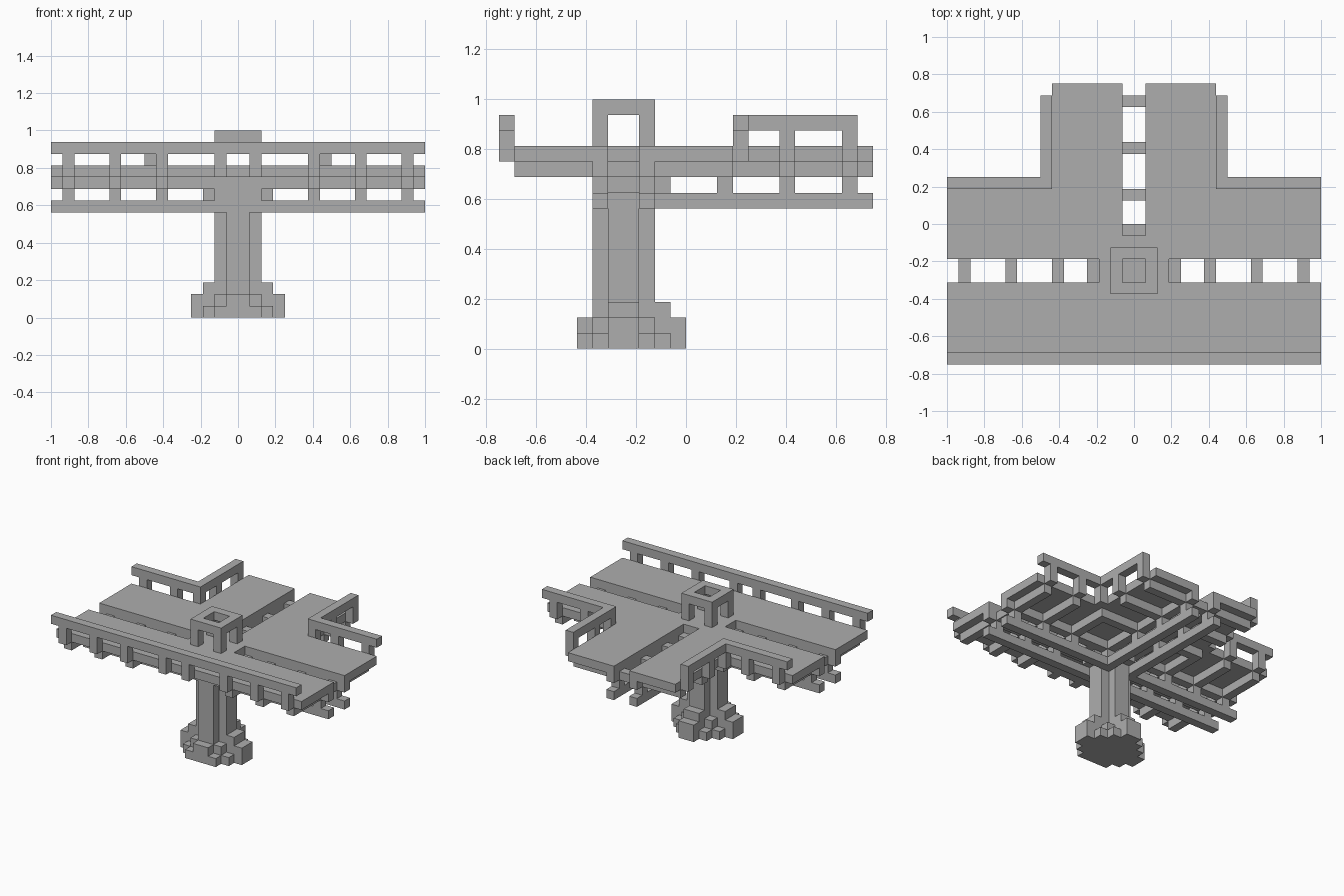
import bpy, bmesh

old = bpy.data.objects.get("Cube")
if old:
    bpy.data.objects.remove(old, do_unlink=True)

U = 1 / 16      # one building block
CY = -4         # depth of the pillar axis, in blocks

mat = bpy.data.materials.new("stone grey")
mat.use_nodes = True
grey = (0.42, 0.42, 0.42, 1)
mat.diffuse_color = grey
mat.node_tree.nodes["Principled BSDF"].inputs["Base Color"].default_value = grey


def part(name, boxes, mirror=False):
    """Build one object from (x0, x1, y0, y1, z0, z1) boxes in block units."""
    bm = bmesh.new()
    for x0, x1, y0, y1, z0, z1 in boxes:
        spans = [(x0, x1), (-x1, -x0)] if mirror else [(x0, x1)]
        for a, b in spans:
            verts = bmesh.ops.create_cube(bm, size=1)["verts"]
            for v in verts:
                v.co.x = (a + b) / 2 + v.co.x * (b - a)
                v.co.y = (y0 + y1) / 2 + v.co.y * (y1 - y0)
                v.co.z = (z0 + z1) / 2 + v.co.z * (z1 - z0)
                v.co *= U
    mesh = bpy.data.meshes.new(name)
    bm.to_mesh(mesh)
    bm.free()
    mesh.materials.append(mat)
    obj = bpy.data.objects.new(name, mesh)
    bpy.context.collection.objects.link(obj)


def arms(half, front, back, width, z0, z1):
    """Cross of two bars around the pillar axis."""
    return [(-half, half, CY - width, CY + width, z0, z1),
            (-width, width, CY - front, CY + back, z0, z1)]


# Pillar with notched corners and stepped foot
part("pillar", arms(2, 2, 2, 1, 0, 12))
part("pillar_foot",
     arms(4, 3, 4, 1, 0, 2) + arms(3, 2, 3, 1, 2, 3)
     + [(-3, 3, CY - 2, CY + 2, 0, 1), (-2, 2, CY - 3, CY + 3, 0, 1),
        (-2, 2, CY - 2, CY + 2, 1, 2)])

# Stepped brackets carrying the deck
part("pillar_head", arms(3, 2, 3, 1, 10, 11) + arms(4, 2, 4, 1, 11, 12)
     + [(-2, 2, CY - 2, CY + 2, 9, 12)])

# Deck slabs, leaving a slot along each branch
part("front_deck", [(-16, 16, -11, -5, 12, 13)])
part("rear_deck", [(1, 16, -3, 3, 12, 13), (1, 7, 3, 12, 12, 13)], mirror=True)
part("centre_deck", [(-3, 3, -5, -3, 12, 13), (-1, 1, -3, -1, 12, 13)])

# Long beams, low and directly under the deck
for label, z in (("low", 9), ("upper", 11)):
    part(label + "_cross_track_beams",
         [(-16, 16, y, y + 1, z, z + 1) for y in (-6, -3)])
    part(label + "_branch_beams", [(1, 2, -3, 12, z, z + 1)], mirror=True)

# Cross beams and short posts at regular stations
stations = (6, 10, 14)
part("side_cross_beams", [(d, d + 1, -11, 3, 11, 12) for d in stations], mirror=True)
part("branch_cross_beams",
     [(-7, 7, CY + d, CY + d + 1, 11, 12) for d in stations])
part("side_posts", [(d, d + 1, y, y + 1, 10, 11)
                    for d in stations for y in (-6, -3)], mirror=True)
part("branch_posts", [(1, 2, CY + d, CY + d + 1, 10, 11)
                      for d in stations], mirror=True)

# Front railing
part("front_rail", [(-16, 16, -12, -11, 14, 15)])
part("front_rail_posts", [(x, x + 1, -12, -11, 12, 14)
                          for x in (1,) + stations], mirror=True)

# Angled rear railings around the branch
part("rear_rails", [(7, 16, 3, 4, 14, 15), (7, 8, 3, 11, 14, 15)], mirror=True)
part("rear_rail_posts",
     [(x, x + 1, 3, 4, 12, 14) for x in (7, 10, 14)]
     + [(7, 8, y, y + 1, 12, 14) for y in (6, 10)], mirror=True)

# Small open tower on the pillar axis
part("tower_legs", [(1, 2, y, y + 1, 13, 15) for y in (-6, -3)], mirror=True)
part("tower_ring", [(-2, 2, y, y + 1, 15, 16) for y in (-6, -3)]
     + [(x, x + 1, -5, -3, 15, 16) for x in (-2, 1)])
